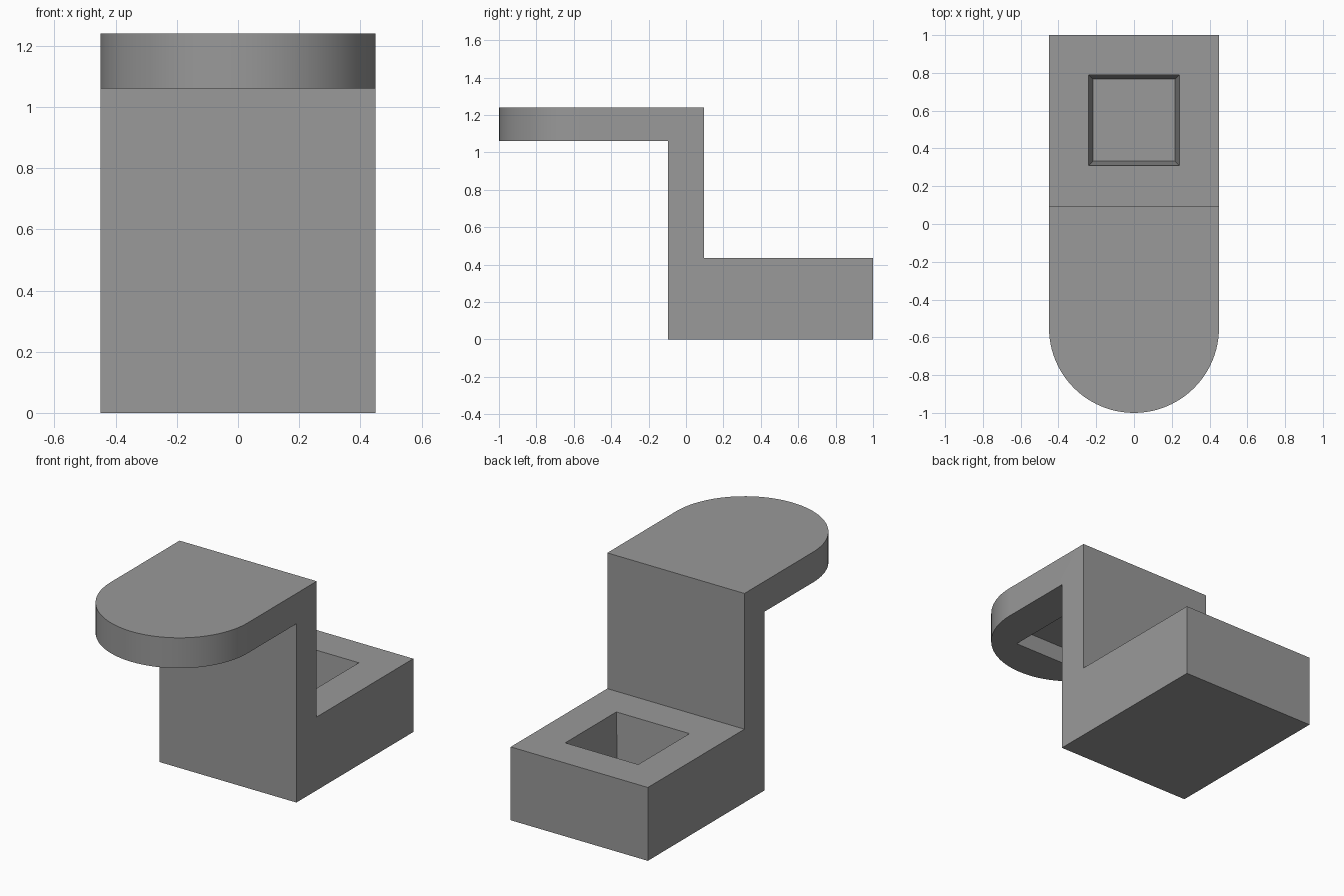
import bpy, bmesh, math
from mathutils import Vector

if "Cube" in bpy.data.objects:
    bpy.data.objects.remove(bpy.data.objects["Cube"])

grey = bpy.data.materials.new("plain_grey")
grey.diffuse_color = (0.32, 0.32, 0.32, 1)
grey.use_nodes = True
grey.node_tree.nodes["Principled BSDF"].inputs["Base Color"].default_value = grey.diffuse_color


def make_object(name, bm):
    bmesh.ops.recalc_face_normals(bm, faces=bm.faces)
    mesh = bpy.data.meshes.new(name)
    bm.to_mesh(mesh)
    bm.free()
    mesh.materials.append(grey)
    obj = bpy.data.objects.new(name, mesh)
    bpy.context.collection.objects.link(obj)
    return obj


def extrude(name, points, direction):
    """Solid made by sweeping a flat outline along a direction."""
    bm = bmesh.new()
    face = bm.faces.new([bm.verts.new(p) for p in points])
    swept = bmesh.ops.extrude_face_region(bm, geom=[face])["geom"]
    verts = [v for v in swept if isinstance(v, bmesh.types.BMVert)]
    bmesh.ops.translate(bm, verts=verts, vec=Vector(direction))
    # extrude_face_region may keep or drop the starting face: close any gap
    bmesh.ops.holes_fill(bm, edges=[e for e in bm.edges if e.is_boundary])
    return make_object(name, bm)


def pocket(name, y, z0, half0, z1, half1):
    """Square cutter centred at y, with its own half width at each end."""
    bm = bmesh.new()
    bmesh.ops.create_cube(bm, size=2)
    for v in bm.verts:
        half, z = (half0, z0) if v.co.z < 0 else (half1, z1)
        v.co = (v.co.x * half, y + v.co.y * half, z)
    return make_object(name, bm)


def cut(target, tool, operation):
    """Apply a boolean and remove the helper."""
    tool.hide_render = True
    mod = target.modifiers.new("cut", "BOOLEAN")
    mod.object, mod.operation, mod.solver = tool, operation, "EXACT"
    bpy.context.view_layer.objects.active = target
    bpy.ops.object.modifier_apply(modifier=mod.name)
    bpy.data.objects.remove(tool)


# Stepped body: base block, upright wall and overhanging shelf
step = [(-0.095, 0), (1, 0), (1, 0.435), (0.095, 0.435),
        (0.095, 1.24), (-1.2, 1.24), (-1.2, 1.06), (-0.095, 1.06)]
body = extrude("stepped_body", [(-0.6, y, z) for y, z in step], (1.2, 0, 0))

# Plan outline with a rounded front end
R, CY, N = 0.45, -0.55, 48
arc = [(R * math.cos(a), CY - R * math.sin(a))
       for a in (math.pi * i / N for i in range(N + 1))]
plan = [(R, 1.2)] + arc + [(-R, 1.2)]
cut(body, extrude("plan_cutter", [(x, y, -0.2) for x, y in plan], (0, 0, 1.7)),
    "INTERSECT")

# Tapered socket in the base, shallow socket under the shelf
cut(body, pocket("base_socket", 0.55, 0.10, 0.217, 0.435 + 0.0335, 0.242), "DIFFERENCE")
cut(body, pocket("shelf_socket", CY, 1.0, 0.217, 1.16, 0.217), "DIFFERENCE")

bpy.ops.object.select_all(action="DESELECT")
body.select_set(True)
bpy.context.view_layer.objects.active = body
bpy.ops.object.shade_smooth_by_angle(angle=math.radians(30))
